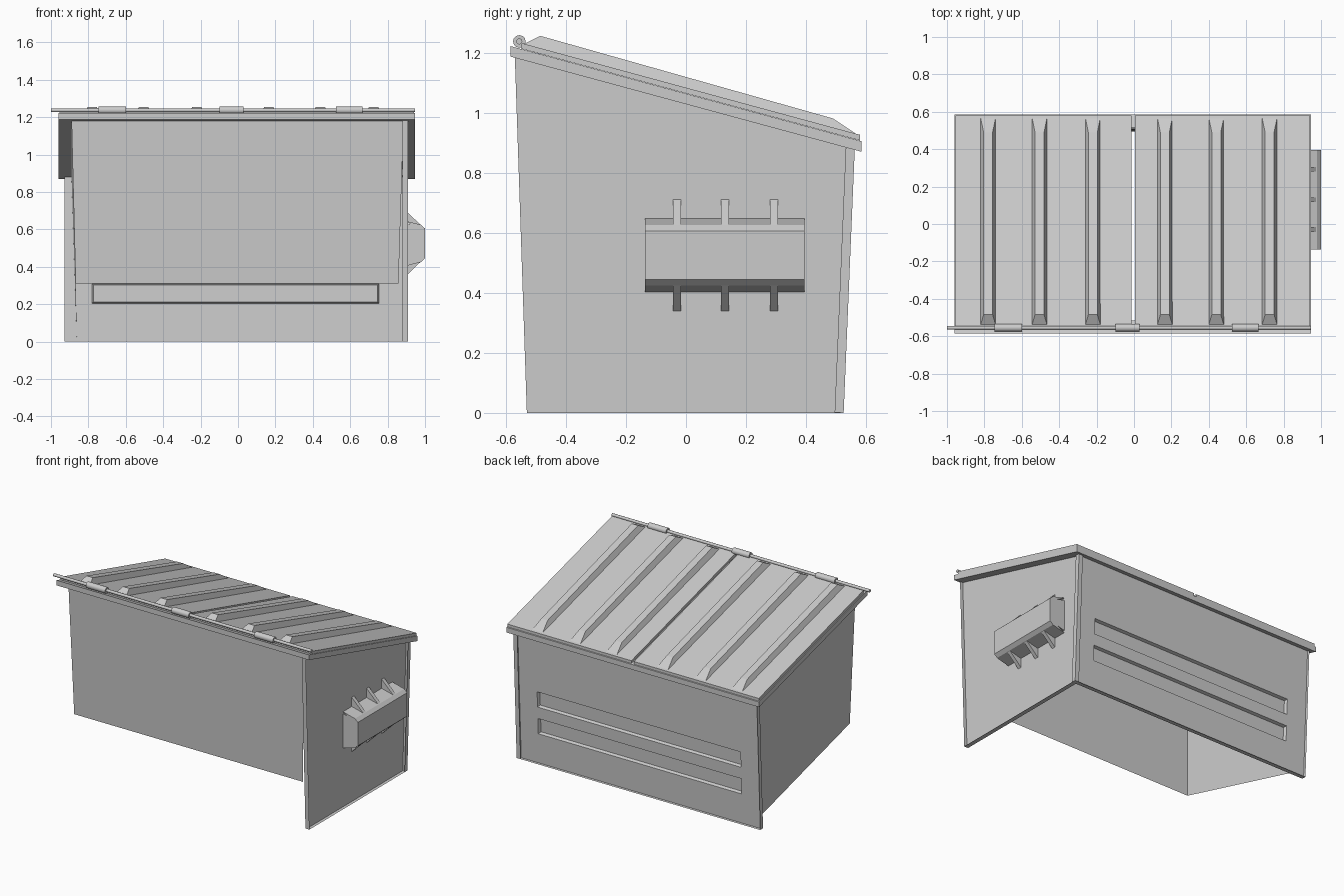
import bpy, bmesh, math
from mathutils import Vector

if "Cube" in bpy.data.objects:
    bpy.data.objects.remove(bpy.data.objects["Cube"])

SLOPE = -0.271


def rim_z(y):
    return 1.063 + SLOPE * y


def finish(bm, name, fix=True):
    if fix:
        bmesh.ops.recalc_face_normals(bm, faces=bm.faces[:])
    me = bpy.data.meshes.new(name)
    bm.to_mesh(me)
    bm.free()
    ob = bpy.data.objects.new(name, me)
    bpy.context.collection.objects.link(ob)
    return ob


def loft(name, a, b):
    """Closed solid between two matching loops."""
    bm = bmesh.new()
    va = [bm.verts.new(p) for p in a]
    vb = [bm.verts.new(p) for p in b]
    n = len(a)
    bm.faces.new(va)
    bm.faces.new(vb[::-1])
    for i in range(n):
        j = (i + 1) % n
        bm.faces.new((va[i], va[j], vb[j], vb[i]))
    return finish(bm, name)


def slab(name, x0, x1, y0, y1, d0, d1):
    """Box sheared to follow the sloping top."""
    xy = [(x0, y0), (x1, y0), (x1, y1), (x0, y1)]
    return loft(name, [(x, y, rim_z(y) + d0) for x, y in xy],
                [(x, y, rim_z(y) + d1) for x, y in xy])


def sheet(name, pts):
    bm = bmesh.new()
    bm.faces.new([bm.verts.new(p) for p in pts])
    return finish(bm, name, False)


def framed_panel(name, pts, width, depth, us=(0, 1), vs=(0, 1), pressed=()):
    """Sheet with a raised border, a return skirt and optional pressed channels."""
    bm = bmesh.new()
    f = bm.faces.new([bm.verts.new(p) for p in pts])
    bm.normal_update()
    n = f.normal.copy()
    outer = f.edges[:]
    bmesh.ops.inset_region(bm, faces=[f], thickness=width, use_even_offset=True)
    inner = max(bm.faces, key=lambda q: q.calc_area())
    bmesh.ops.inset_region(bm, faces=[inner], thickness=0.004, depth=-depth)
    inner = max(bm.faces, key=lambda q: q.calc_area())
    # order the inner corners like the outer ones
    cs = [v.co.copy() for v in inner.verts]
    c = [min(cs, key=lambda q: (q - Vector(p)).length) for p in pts]
    bm.faces.remove(inner)
    grid = [[bm.verts.new(c[0].lerp(c[1], u).lerp(c[3].lerp(c[2], u), v))
             for u in us] for v in vs]
    cells = {}
    for j in range(len(vs) - 1):
        for i in range(len(us) - 1):
            cells[i, j] = bm.faces.new((grid[j][i], grid[j][i + 1],
                                        grid[j + 1][i + 1], grid[j + 1][i]))
    bm.normal_update()
    for key in pressed:
        bmesh.ops.inset_region(bm, faces=[cells[key]], thickness=0.01,
                               depth=-0.02, use_boundary=True)
    # return skirt around the outside
    top = [Vector(p) for p in pts]
    for i in range(4):
        a, b = top[i], top[(i + 1) % 4]
        bm.faces.new([bm.verts.new(p) for p in (b, a, a - n * 0.03, b - n * 0.03)])
    bmesh.ops.remove_doubles(bm, verts=bm.verts[:], dist=0.0005)
    return finish(bm, name, False)


def top_z(y):
    return rim_z(y) - 0.03


# Plain front and left walls; the underside is open and higher at the front
fl, fr = (-0.868, -0.525, 0.31), (0.858, -0.525, 0.31)
ftl, ftr = (-0.89, -0.555, top_z(-0.555)), (0.885, -0.555, top_z(-0.555))
sheet("front_wall", [fl, fr, ftr, ftl])
sheet("left_wall", [(-0.862, 0.505, 0.02), fl, ftl, (-0.89, 0.54, top_z(0.54))])

# Framed right wall and framed back wall with two pressed channels
framed_panel("right_wall", [(0.91, -0.53, 0), (0.91, 0.525, 0),
                            (0.91, 0.562, top_z(0.562)), (0.91, -0.57, top_z(-0.57))],
             0.03, 0.022)
framed_panel("back_wall", [(0.91, 0.525, 0), (-0.928, 0.525, 0),
                           (-0.928, 0.562, top_z(0.562)), (0.91, 0.562, top_z(0.562))],
             0.03, 0.018, (0, 0.085, 0.92, 1), (0, 0.23, 0.35, 0.44, 0.56, 1),
             [(1, 1), (1, 3)])

# Sloping rim frame
X0, X1, Y = -0.96, 0.945, 0.585
slab("rim_front", X0, X1, -Y, -Y + 0.07, -0.035, 0)
slab("rim_back", X0, X1, Y - 0.07, Y, -0.035, 0)
slab("rim_left", X0, X0 + 0.07, -Y + 0.07, Y - 0.07, -0.035, 0)
slab("rim_right", X1 - 0.06, X1, -Y + 0.07, Y - 0.07, -0.035, 0)

# Two lids with raised tapered ribs
slab("lid_left", -0.955, -0.014, -0.55, 0.58, 0.001, 0.02)
slab("lid_right", 0.006, 0.942, -0.55, 0.58, 0.001, 0.02)
for i, x in enumerate((-0.78, -0.505, -0.22, 0.165, 0.44, 0.725)):
    def ring(w, y0, y1, h0, h1):
        return [(x - w, y0, rim_z(y0) + h0), (x + w, y0, rim_z(y0) + h0),
                (x + w, y1, rim_z(y1) + h1), (x - w, y1, rim_z(y1) + h1)]
    loft(f"lid_rib_{i + 1}", ring(0.042, -0.545, 0.577, 0.015, 0.015),
         ring(0.024, -0.485, 0.49, 0.061, 0.05))


# Hinge rod and sleeves
def rod(name, x0, x1, r, n=12):
    pts = [(-0.555 + r * math.cos(2 * math.pi * k / n),
            1.237 + r * math.sin(2 * math.pi * k / n)) for k in range(n)]
    ob = loft(name, [(x0, y, z) for y, z in pts], [(x1, y, z) for y, z in pts])
    for p in ob.data.polygons:
        p.use_smooth = len(p.vertices) == 4


rod("hinge_rod", -1.0, 0.945, 0.01)
for i, (a, b) in enumerate(((-0.745, -0.6), (-0.1, 0.03), (0.525, 0.665))):
    rod(f"hinge_sleeve_{i + 1}", a, b, 0.021)


# Lifting pocket on the right side, with gussets above and below
def prism_y(name, pts, y0, y1):
    loft(name, [(x, y0, z) for x, z in pts], [(x, y1, z) for x, z in pts])


half = [(0.88, 0.125), (0.978, 0.1), (1.0, 0.08)]
inner = [(0.984, 0.072), (0.968, 0.087), (0.88, 0.108)]
mid = 0.525
prism_y("lifting_pocket",
        [(x, mid + z) for x, z in half] + [(x, mid - z) for x, z in half[::-1]] +
        [(x, mid - z) for x, z in inner] + [(x, mid + z) for x, z in inner[::-1]],
        -0.137, 0.395)
for i, y in enumerate((-0.03, 0.13, 0.293)):
    for side, s in (("upper", 1), ("lower", -1)):
        tri = [(0.88, mid + s * 0.115), (0.975, mid + s * 0.1), (0.88, mid + s * 0.193)]
        prism_y(f"gusset_{side}_{i + 1}", tri, y - 0.013, y + 0.013)
